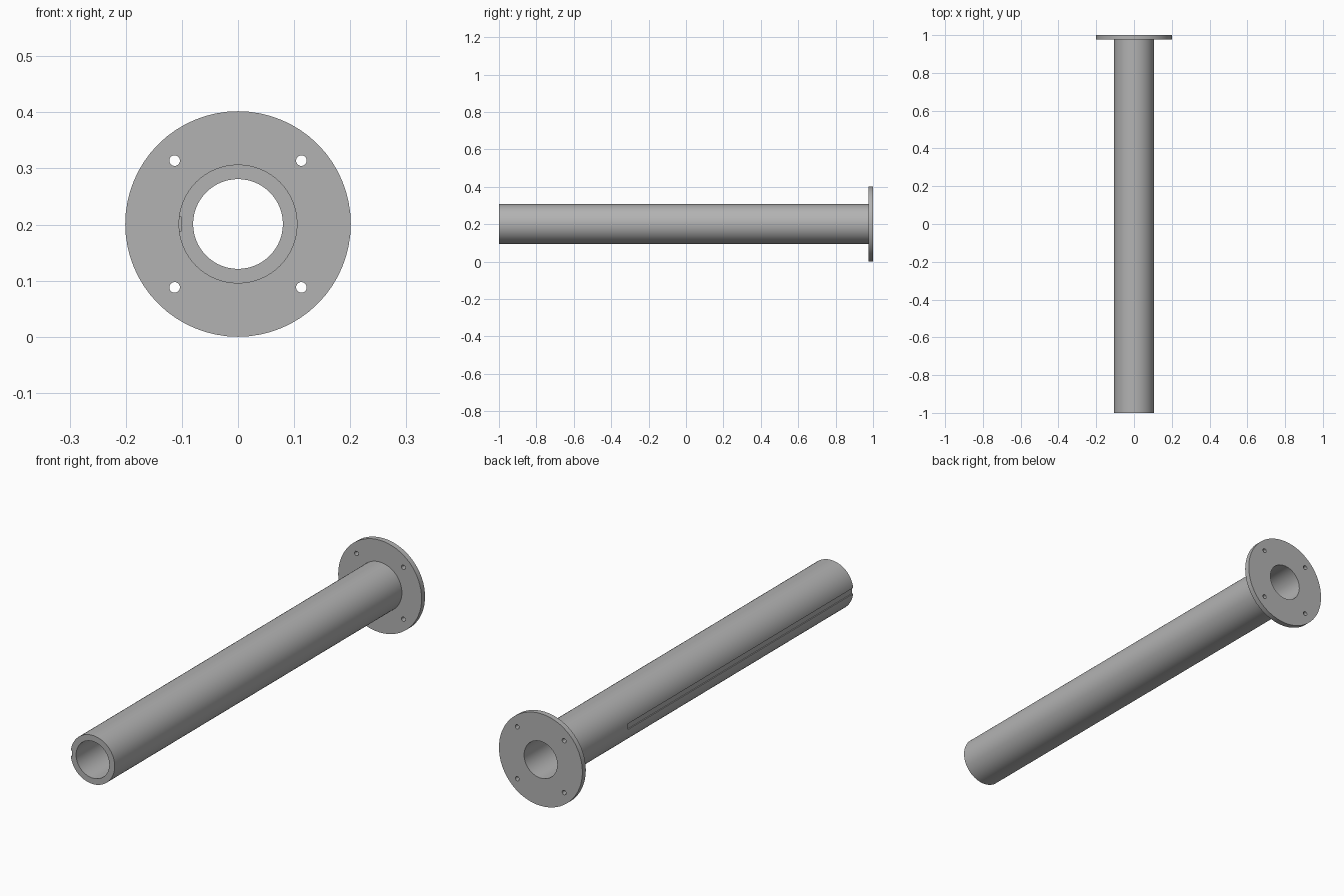
import bpy
import bmesh
import math
from mathutils import Matrix, Vector

if "Cube" in bpy.data.objects:
    bpy.data.objects.remove(bpy.data.objects["Cube"], do_unlink=True)

FLANGE_R, TUBE_R, BORE_R = 0.201, 0.106, 0.08
FRONT, SEAT, BACK = -1.0, 0.9765, 1.0
AXIS_Z = FLANGE_R
BOLT_OFFSET, BOLT_R = 0.113, 0.0095
KEY_END, KEY_WIDTH, KEY_FLOOR = 0.55, 0.025, 0.1005

steel = bpy.data.materials.new("grey steel")
steel.use_nodes = True
grey = (0.45, 0.45, 0.45, 1)
steel.diffuse_color = grey
steel.node_tree.nodes["Principled BSDF"].inputs["Base Color"].default_value = grey


def finish(bm, name):
    bmesh.ops.recalc_face_normals(bm, faces=bm.faces)
    mesh = bpy.data.meshes.new(name)
    bm.to_mesh(mesh)
    bm.free()
    mesh.materials.append(steel)
    obj = bpy.data.objects.new(name, mesh)
    bpy.context.collection.objects.link(obj)
    return obj


def ring(name, outer, inner, y0, y1, segments=64):
    """Hollow cylinder along y: a rectangle spun around the axis."""
    bm = bmesh.new()
    corners = [(outer, y0), (outer, y1), (inner, y1), (inner, y0)]
    verts = [bm.verts.new((r, y, AXIS_Z)) for r, y in corners]
    edges = [bm.edges.new((verts[i], verts[i - 1])) for i in range(4)]
    bmesh.ops.spin(bm, geom=verts + edges, cent=(0, 0, AXIS_Z), axis=(0, 1, 0),
                   angle=math.tau, steps=segments, use_merge=True)
    bmesh.ops.remove_doubles(bm, verts=bm.verts, dist=0.0001)
    return finish(bm, name)


def cut(obj, cutter):
    cutter.hide_render = True
    mod = obj.modifiers.new("cut", "BOOLEAN")
    mod.operation = "DIFFERENCE"
    mod.solver = "EXACT"
    mod.object = cutter
    bpy.context.view_layer.objects.active = obj
    bpy.ops.object.modifier_apply(modifier=mod.name)
    bpy.data.objects.remove(cutter, do_unlink=True)


# Tube with a long keyway open at the front end
tube = ring("tube", TUBE_R, BORE_R, FRONT, SEAT)
bm = bmesh.new()
low = Vector((-TUBE_R - 0.05, FRONT - 0.05, AXIS_Z - KEY_WIDTH / 2))
high = Vector((-KEY_FLOOR, KEY_END, AXIS_Z + KEY_WIDTH / 2))
bmesh.ops.create_cube(bm, size=1, matrix=Matrix.Translation((low + high) / 2)
                      @ Matrix.Diagonal(high - low).to_4x4())
cut(tube, finish(bm, "keyway_cutter"))

# Mounting flange with four bolt holes
flange = ring("flange", FLANGE_R, BORE_R, SEAT, BACK)
bm = bmesh.new()
turn = Matrix.Rotation(math.pi / 2, 4, "X")
for sx in (-1, 1):
    for sz in (-1, 1):
        place = Matrix.Translation((sx * BOLT_OFFSET, (SEAT + BACK) / 2,
                                    AXIS_Z + sz * BOLT_OFFSET))
        bmesh.ops.create_cone(bm, cap_ends=True, segments=24, radius1=BOLT_R,
                              radius2=BOLT_R, depth=0.1, matrix=place @ turn)
cut(flange, finish(bm, "bolt_hole_cutter"))

# Smooth round walls, crisp rims
for obj in (tube, flange):
    bpy.ops.object.select_all(action="DESELECT")
    obj.select_set(True)
    bpy.context.view_layer.objects.active = obj
    bpy.ops.object.shade_smooth_by_angle(angle=math.radians(30))
